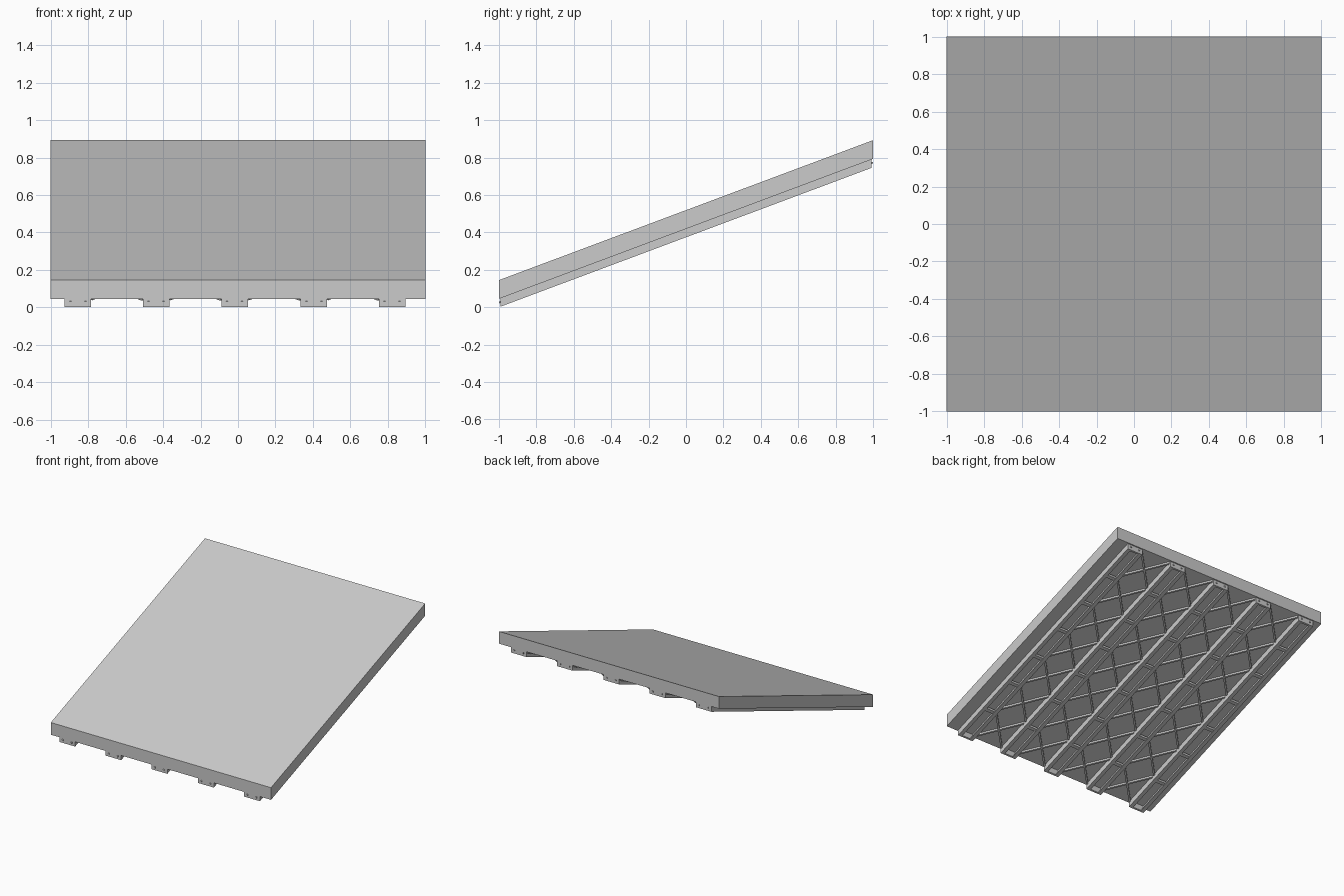
import bpy
import bmesh
from mathutils import Matrix, Vector

cube = bpy.data.objects.get("Cube")
if cube:
    bpy.data.objects.remove(cube, do_unlink=True)

SLOPE = 0.374          # rise per unit of depth
UNDER = 0.045          # underside of the slab at the low edge
RIB_X = [-0.855, -0.437, -0.018, 0.405, 0.823]
RIB_W = 0.142
CELLS = 7
END = 0.993

grey = bpy.data.materials.new("concrete_grey")
grey.use_nodes = True
grey.diffuse_color = (0.6, 0.6, 0.6, 1)
grey.node_tree.nodes["Principled BSDF"].inputs["Base Color"].default_value = (0.6, 0.6, 0.6, 1)


def box(bm, x0, x1, y0, y1, z0, z1):
    size = Matrix.Diagonal((x1 - x0, y1 - y0, z1 - z0, 1))
    place = Matrix.Translation(((x0 + x1) / 2, (y0 + y1) / 2, (z0 + z1) / 2))
    bmesh.ops.create_cube(bm, size=1, matrix=place @ size)


def bar(bm, a, b, width, z0, z1):
    """Flat strip between two plan points."""
    a, b = Vector(a), Vector(b)
    d = b - a
    mid = (a + b) / 2
    place = Matrix.Translation((mid.x, mid.y, (z0 + z1) / 2))
    turn = Matrix.Rotation(d.to_3d().to_track_quat('X', 'Z').to_euler().z, 4, 'Z')
    bmesh.ops.create_cube(bm, size=1, matrix=place @ turn @ Matrix.Diagonal((d.length, width, z1 - z0, 1)))


def finish(bm, name):
    """Shear the flat layout up the ramp and make an object of it."""
    for v in bm.verts:
        v.co.z += SLOPE * (v.co.y + 1)
    bmesh.ops.recalc_face_normals(bm, faces=bm.faces)
    mesh = bpy.data.meshes.new(name)
    bm.to_mesh(mesh)
    bm.free()
    mesh.materials.append(grey)
    bpy.context.collection.objects.link(bpy.data.objects.new(name, mesh))


# Sloping slab with upright ends
bm = bmesh.new()
box(bm, -1, 1, -1, 1, UNDER, UNDER + 0.1)
finish(bm, "ramp_slab")

nodes = [-END + 2 * END * i / CELLS for i in range(CELLS + 1)]

# Ribs: channels open downwards, with lips, end plates, bolts and cross stiffeners
for n, x in enumerate(RIB_X):
    bm = bmesh.new()
    h = RIB_W / 2
    for s in (-1, 1):
        wall = sorted((x + s * h, x + s * (h - 0.012)))
        lip = sorted((x + s * h, x + s * (h - 0.032)))
        box(bm, *wall, -END, END, 0, UNDER)
        box(bm, *lip, -END, END, 0, 0.008)
        end = sorted((s * END, s * (END - 0.012)))
        box(bm, x - h, x + h, *end, 0, UNDER)
        for side in (-1, 1):
            bolt = sorted((s * END, s * (END + 0.007)))
            cx = x + side * 0.04
            box(bm, cx - 0.005, cx + 0.005, *bolt, 0.02, 0.03)
    for y in nodes[1:-1]:
        box(bm, x - h, x + h, y - 0.012, y + 0.012, 0.004, 0.02)
    finish(bm, f"channel_rib_{n + 1}")

# Crossed flat braces in each bay between the ribs
for n, (xa, xb) in enumerate(zip(RIB_X, RIB_X[1:])):
    bm = bmesh.new()
    left, right = xa + RIB_W / 2, xb - RIB_W / 2
    for y0, y1 in zip(nodes, nodes[1:]):
        y0, y1 = y0 + 0.01, y1 - 0.01
        bar(bm, (left, y0), (right, y1), 0.014, 0.033, UNDER)
        bar(bm, (left, y1), (right, y0), 0.014, 0.031, UNDER)
    finish(bm, f"cross_braces_{n + 1}")
